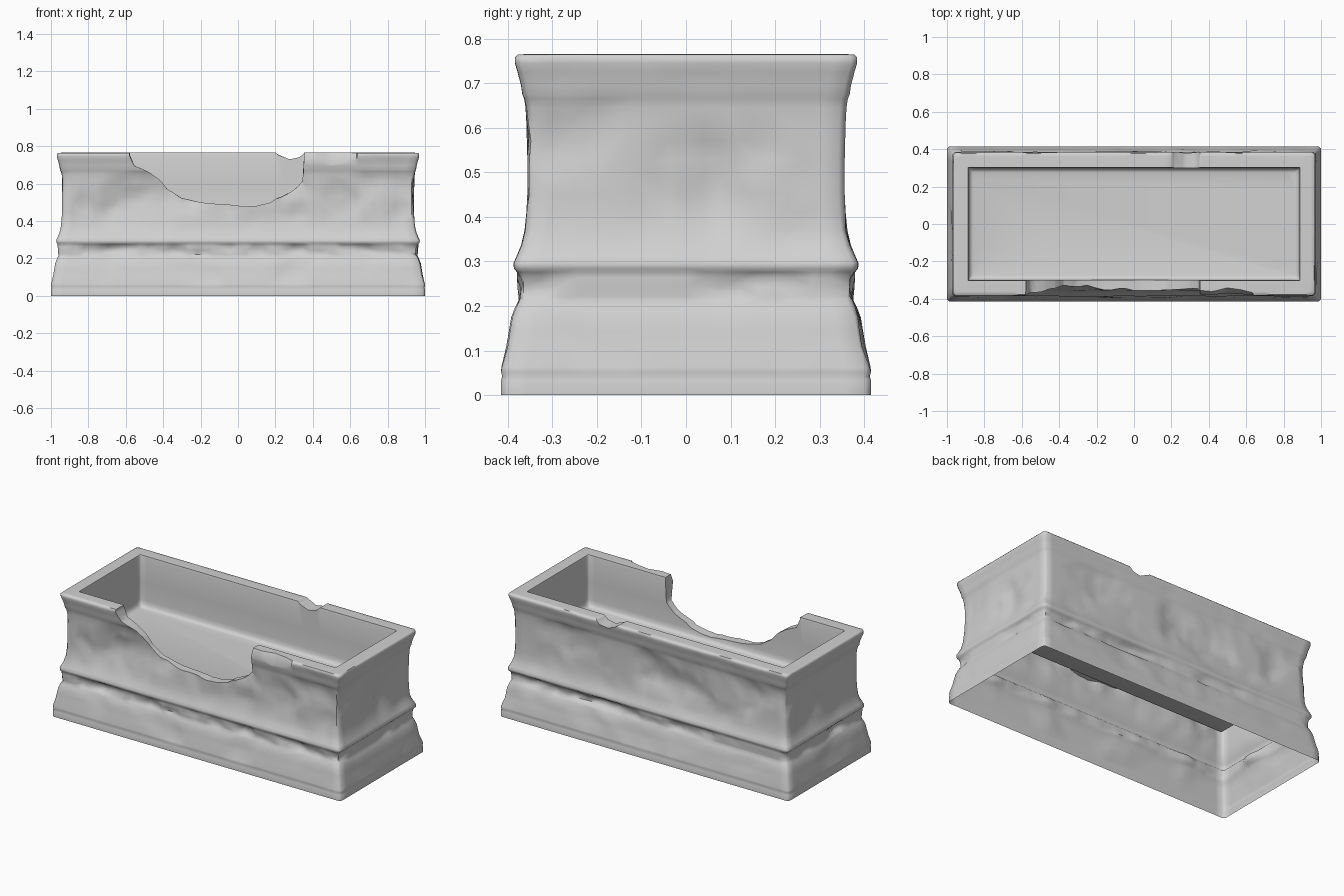
import bpy, bmesh, random
from mathutils import Vector, noise

random.seed(4)
if "Cube" in bpy.data.objects:
    bpy.data.objects.remove(bpy.data.objects["Cube"])

stone = bpy.data.materials.new("grey stone")
stone.use_nodes = True
grey = (0.64, 0.64, 0.64, 1)
stone.diffuse_color = grey
stone.node_tree.nodes["Principled BSDF"].inputs["Base Color"].default_value = grey

LONGER = 0.585   # how much further the ends lie than the long sides
NX, NY = 44, 18


def make_object(name, bm):
    mesh = bpy.data.meshes.new(name)
    bmesh.ops.recalc_face_normals(bm, faces=bm.faces)
    bm.to_mesh(mesh)
    bm.free()
    obj = bpy.data.objects.new(name, mesh)
    bpy.context.collection.objects.link(obj)
    mesh.materials.append(stone)
    return obj


def chipping(p):
    """Depth of the flakes knocked out of the surface, never outward."""
    return max(0, 0.9 * noise.noise(p * 4) + 0.5 * noise.noise(p * 11) + 0.1)


def ring(hy, z, wear, corner):
    """Rectangle with cut corners, worn inward by chipping."""
    hx = hy + LONGER
    a, b = hx - corner, hy - corner
    sides = [((-a, -hy), (a, -hy), NX), ((hx, -b), (hx, b), NY),
             ((a, hy), (-a, hy), NX), ((-hx, b), (-hx, -b), NY)]
    points = []
    for start, end, n in sides:
        s, e = Vector((*start, z)), Vector((*end, z))
        along = (e - s).normalized()
        inward = Vector((-along.y, along.x, 0))
        for i in range(n + 1):
            p = s.lerp(e, i / n)
            points.append(p + inward * wear * chipping(p))
    return points


def prism(name, outline, to_point, low, high, jitter):
    """Closed ragged prism used for cutting."""
    bm = bmesh.new()
    rows = []
    for level in (low, high):
        rows.append([bm.verts.new(to_point(u + random.uniform(-jitter, jitter),
                                           v + random.uniform(-jitter, jitter), level))
                     for u, v in outline])
    n = len(outline)
    for i in range(n):
        j = (i + 1) % n
        bm.faces.new((rows[0][i], rows[0][j], rows[1][j], rows[1][i]))
    bm.faces.new(rows[0])
    bm.faces.new(rows[1])
    bmesh.ops.triangulate(bm, faces=bm.faces)
    return make_object(name, bm)


# Moulded wall profile: half depth, height, wear
profile = [
    (0.415, 0, 0), (0.415, 0.034, 0), (0.412, 0.042, 0), (0.415, 0.052, 0),
    (0.414, 0.063, 0.005), (0.403, 0.11, 0.014), (0.397, 0.145, 0.014),
    (0.392, 0.175, 0.014), (0.383, 0.198, 0.01), (0.376, 0.212, 0.008),
    (0.376, 0.222, 0.035), (0.378, 0.243, 0.045), (0.379, 0.264, 0.035),
    (0.379, 0.276, 0.006), (0.386, 0.284, 0.004), (0.387, 0.296, 0.004),
    (0.38, 0.312, 0.005), (0.37, 0.336, 0.008), (0.362, 0.37, 0.014),
    (0.358, 0.41, 0.022), (0.356, 0.45, 0.034), (0.356, 0.49, 0.04),
    (0.356, 0.53, 0.04), (0.357, 0.57, 0.038), (0.358, 0.61, 0.03),
    (0.36, 0.645, 0.018), (0.363, 0.665, 0.006), (0.367, 0.674, 0.004),
    (0.37, 0.695, 0.006), (0.378, 0.725, 0.006), (0.384, 0.745, 0.006),
    (0.384, 0.757, 0.004), (0.378, 0.764, 0), (0.36, 0.765, 0),
    (0.303, 0.765, 0), (0.3, 0.752, 0), (0.3, 0.6, 0),
    (0.3, 0.49, 0), (0.297, 0.465, 0), (0.288, 0.45, 0), (0.275, 0.446, 0),
]

# Trough: outer wall, rim, inner wall and basin floor
bm = bmesh.new()
rings = [[bm.verts.new(p) for p in ring(hy, z, wear, 0.014 if hy > 0.31 else 0.003)]
         for hy, z, wear in profile]
count = len(rings[0])
for lower, upper in zip(rings, rings[1:]):
    for i in range(count):
        j = (i + 1) % count
        bm.faces.new((lower[i], lower[j], upper[j], upper[i]))
bmesh.ops.triangulate(bm, faces=bm.faces)
bm.faces.new(rings[-1])
bm.faces.new(rings[0][::-1])
trough = make_object("stone_trough", bm)

# Broken places
upright = lambda u, v, level: (u, level, v)
sloping = lambda u, v, level: (u, v - (0.8 - level) * 0.42, level)
front_break = [(-0.58, 0.9), (-0.58, 0.75), (-0.55, 0.695), (-0.48, 0.66), (-0.42, 0.625),
               (-0.38, 0.575), (-0.3, 0.525), (-0.16, 0.492), (-0.05, 0.487), (0.03, 0.48),
               (0.1, 0.482), (0.17, 0.498), (0.23, 0.53), (0.3, 0.565), (0.34, 0.615),
               (0.353, 0.7), (0.35, 0.76), (0.35, 0.9)]
back_chip = [(0.18, 0.78), (0.22, 0.75), (0.27, 0.727), (0.33, 0.74), (0.37, 0.78)]
rim_chip = [(0.33, -0.5), (0.33, -0.335), (0.42, -0.345), (0.5, -0.33), (0.57, -0.335),
            (0.63, -0.35), (0.69, -0.5)]
cutters = [
    prism("front_break_cutter", front_break, upright, -0.5, -0.2, 0.006),
    prism("back_chip_cutter", back_chip, upright, 0.2, 0.5, 0.004),
    prism("rim_chip_cutter", rim_chip, sloping, 0.66, 0.8, 0.005),
]
bpy.context.view_layer.objects.active = trough
trough.select_set(True)
for cutter in cutters:
    cutter.hide_render = True
    mod = trough.modifiers.new("break", "BOOLEAN")
    mod.operation = "DIFFERENCE"
    mod.solver = "EXACT"
    mod.object = cutter
    bpy.ops.object.modifier_apply(modifier=mod.name)
    bpy.data.objects.remove(cutter)

# Open the underside so the shell is hollow below the basin
bm = bmesh.new()
bm.from_mesh(trough.data)
base = [f for f in bm.faces if all(v.co.z < 0.001 for v in f.verts)]
bmesh.ops.delete(bm, geom=base, context="FACES")
bm.to_mesh(trough.data)
bm.free()

bpy.ops.object.select_all(action="DESELECT")
trough.select_set(True)
bpy.ops.object.shade_smooth_by_angle(angle=0.9)
